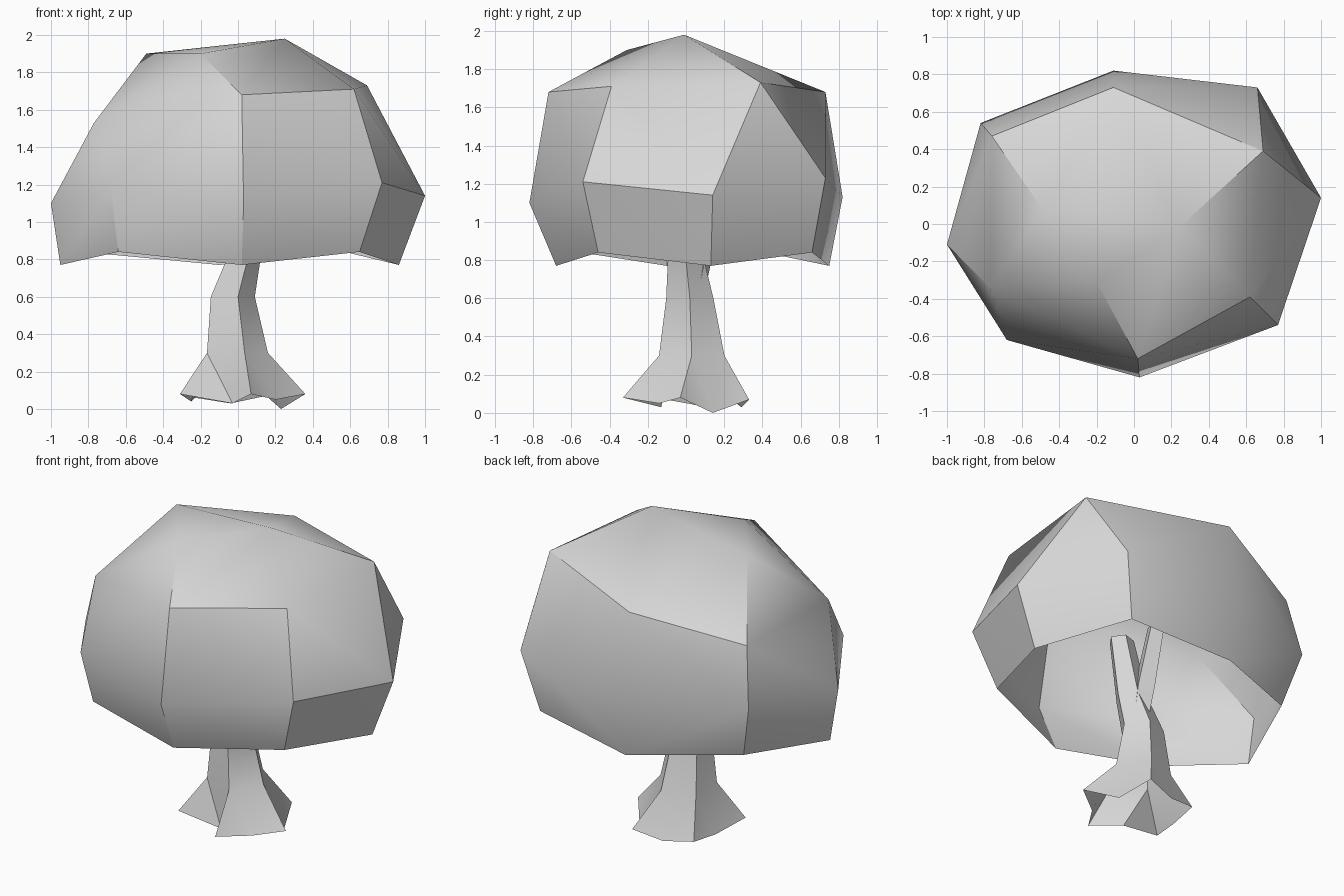
import bpy, bmesh, math

if "Cube" in bpy.data.objects:
    bpy.data.objects.remove(bpy.data.objects["Cube"])

mat = bpy.data.materials.new("light grey")
mat.diffuse_color = (0.68, 0.68, 0.68, 1)
mat.use_nodes = True
mat.node_tree.nodes["Principled BSDF"].inputs["Base Color"].default_value = mat.diffuse_color


def finish(name, mesh):
    mesh.materials.append(mat)
    ob = bpy.data.objects.new(name, mesh)
    bpy.context.collection.objects.link(ob)
    bpy.ops.object.select_all(action='DESELECT')
    ob.select_set(True)
    bpy.context.view_layer.objects.active = ob
    bpy.ops.object.shade_smooth_by_angle(angle=math.radians(32))
    return ob


def make(name, verts, faces):
    mesh = bpy.data.meshes.new(name)
    mesh.from_pydata(verts, [], faces)
    mesh.update()
    return finish(name, mesh)


def ring(n, x, y, z, r, turn=0.0):
    return [(x + r * math.cos(turn + math.tau * i / n),
             y + r * math.sin(turn + math.tau * i / n), z) for i in range(n)]


def band(a, b, n):
    # quads between two rings starting at indices a (lower) and b (upper)
    return [(a + i, a + (i + 1) % n, b + (i + 1) % n, b + i) for i in range(n)]


# Canopy: faceted shell around four rings of points, open underneath
rim = [(-.95, -.1, .77), (-.64, -.55, .84), (.02, -.68, .77), (.65, -.46, .84),
       (.86, .13, .77), (.57, .66, .84), (-.1, .75, .77), (-.73, .46, .83)]
belt = [(-1, -.11, 1.1), (-.68, -.62, 1.17), (.03, -.82, 1.1), (.77, -.54, 1.21),
        (1, .14, 1.14), (.66, .73, 1.23), (-.11, .82, 1.13), (-.82, .54, 1.17)]
shoulder = [(-.77, -.34, 1.53), (.02, -.72, 1.68), (.62, -.39, 1.71),
            (.69, .39, 1.73), (-.11, .73, 1.68), (-.76, .47, 1.54)]
crown = [(-.49, .08, 1.9), (-.2, -.31, 1.9), (.25, -.01, 1.98)]
bm = bmesh.new()
for co in rim + belt + shoulder + crown:
    bm.verts.new(co)
bmesh.ops.convex_hull(bm, input=bm.verts[:])
under = [f for f in bm.faces if all(v.co.z < 0.9 for v in f.verts)]
bmesh.ops.delete(bm, geom=under, context='FACES')
bmesh.ops.delete(bm, geom=[v for v in bm.verts if not v.link_faces], context='VERTS')
mesh = bpy.data.meshes.new("canopy")
bm.to_mesh(mesh)
bm.free()
finish("canopy", mesh)

# Trunk: flared root ring, then five-sided rings leaning to the right
roots = [(.36, -.03, .08), (.23, .14, 0), (.15, .33, .07), (-.04, .29, .03),
         (-.23, .25, .06), (-.25, .06, .04), (-.31, -.16, .08),
         (-.03, -.13, .03), (.07, -.33, .08), (.2, -.14, .05)]
verts = list(roots)
for x, y, z, r in [(-.02, .03, .3, .18), (-.04, .02, .6, .13),
                   (.02, 0, .8, .1), (.09, -.01, 1.17, .075)]:
    verts += ring(5, x, y, z, r)
faces = []
for i in range(5):
    j = (i + 1) % 5
    faces += [(2 * i, 2 * i + 1, 10 + i),
              (2 * i + 1, 2 * j, 10 + j, 10 + i)]
for k in range(3):
    faces += band(10 + 5 * k, 15 + 5 * k, 5)
make("trunk", verts, faces)

# Side branch forking off the trunk under the canopy
verts, faces = [], []
for x, y, z, r in [(.0, .04, .62, .06), (-.01, .08, .85, .07),
                   (-.05, .14, 1.25, .055)]:
    verts += ring(4, x, y, z, r, 0.4)
for k in range(2):
    faces += band(4 * k, 4 * k + 4, 4)
make("branch", verts, faces)
